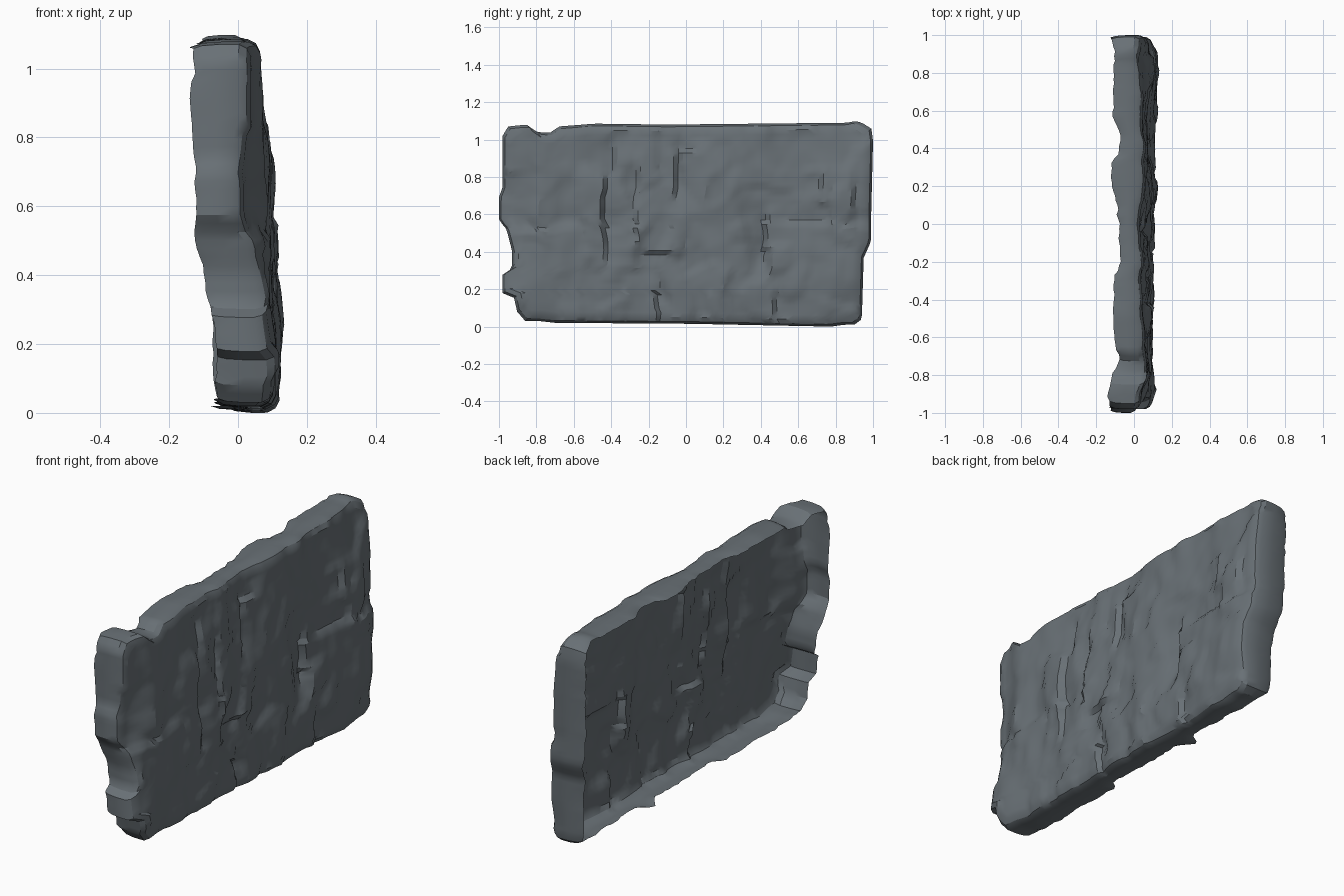
import bpy, math
from mathutils import noise, Vector

if "Cube" in bpy.data.objects:
    bpy.data.objects.remove(bpy.data.objects["Cube"])

NY, NZ = 76, 42

# Outline profiles: (position along edge, edge coordinate)
LEFT = [(.02, -.86), (.05, -.90), (.14, -.92), (.16, -.98), (.27, -.98), (.30, -.93),
        (.40, -.93), (.52, -.96), (.57, -1), (.70, -1), (.75, -.98), (1.05, -.98), (1.08, -.95)]
RIGHT = [(.01, .90), (.04, .94), (.37, .95), (.46, .99), (.60, .99), (1.0, 1.0), (1.07, .99), (1.09, .95)]
TOP = [(-.98, 1.07), (-.88, 1.08), (-.82, 1.04), (-.75, 1.035), (-.70, 1.07), (-.5, 1.085),
       (-.1, 1.08), (.9, 1.09), (.95, 1.10), (1, 1.08)]
BOTTOM = [(-.9, .03), (-.8, .02), (0, .015), (.85, 0), (.93, .01)]
# Front surface by height, and how far it leans back at the left end
FACE = [(0, .105), (.2, .112), (.5, .095), (.8, .078), (1.1, .048)]
END = [(0, 0), (.2, .015), (.4, .035), (.55, .06), (.7, .055), (1, .03)]
# Ragged back edge: by height, offset along the length, extra along the bottom
BACK = [(0, -.06), (.3, -.07), (.42, -.09), (.5, -.11), (.95, -.12), (1.08, -.105)]
BACK_Y = [(-.98, -.015), (-.9, -.03), (-.8, -.01), (-.72, .03), (-.6, 0), (-.27, 0), (-.2, .03), (0, .02),
          (.1, .01), (.33, -.01), (.37, .03), (.47, .03), (.58, 0), (1, 0)]
BACK_LOW = [(-.9, 0), (-.3, 0), (-.22, -.02), (-.18, .04), (.3, .03), (.37, -.02), (.42, .05), (.93, .03)]
# Vertical cracks (y, z0, z1, depth) and horizontal ledges (z, y0, y1, depth)
V_CRACKS = [(-.44, .30, .83, .03), (-.39, .83, 1.0, -.02), (-.06, .68, .95, .027),
            (-.27, .45, .80, -.018), (.43, .33, .62, -.03), (-.15, .01, .22, .022),
            (.47, .01, .22, .022), (.90, .58, .80, .018), (.71, .68, .84, -.02), (-.54, .4, .6, -.012)]
H_CRACKS = [(.93, -.06, .06, .024), (.40, -.25, -.05, -.02), (.55, .48, .97, .016),
            (.53, -.95, -.6, .014), (.30, -.5, -.2, -.01)]


def curve(pts, t):
    if t <= pts[0][0]:
        return pts[0][1]
    for (a, p), (b, q) in zip(pts, pts[1:]):
        if t <= b:
            return p + (q - p) * (t - a) / (b - a)
    return pts[-1][1]


def step(d, s, s0, s1, depth):
    # One-sided step that fades away from the crack and towards its ends
    w = min(1, max(0, (min(s - s0, s1 - s) + .05) / .1))
    return -depth * w * math.exp(-d / .1) if d >= 0 else depth * .25 * w * math.exp(d / .07)


def n(y, z, f, seed):
    return noise.noise(Vector((y * f, z * f, seed)))


def face_x(y, z):
    x = curve(FACE, z) + .02 * n(y, z * .6, 2.6, 4.3)
    x += .015 * n(y, z * .6, 5, 1.7) + .009 * n(y, z * .7, 11, 8.1)
    # Blocky chipped facets
    x += .01 * noise.cell(Vector((y * 9 + .8 * n(y, z, 4, 2), z * 7 + .8 * n(y, z, 4, 9), 3))) - .005
    # Bulge at the right, lean at the left end
    x += .03 * math.exp(-((y - .8) / .18) ** 2) * min(1, 4 * z) * min(1, max(0, (1.05 - z) * 2.5))
    x -= curve(END, z) * min(1, max(0, (-.78 - y) / .15))
    for c, a, b, d in V_CRACKS:
        c += .012 * n(c, z, 4, 3.3)
        x += step((y - c) * (1 if d > 0 else -1), z, a, b, abs(d))
    for c, a, b, d in H_CRACKS:
        c += .02 * n(y, c, 4, 5.3)
        x += step((z - c) * (1 if d > 0 else -1), y, a, b, abs(d))
    return x


def place(i, j, inset):
    # Fit grid coordinates into the irregular outline
    u, v = i / NY, j / NZ
    zz, yy = .01 + 1.08 * v, -.98 + 1.97 * u
    y0, y1 = curve(LEFT, zz) + inset, curve(RIGHT, zz) - inset
    z0, z1 = curve(BOTTOM, yy) + inset, curve(TOP, yy) - inset
    return y0 + (y1 - y0) * u, z0 + (z1 - z0) * v


verts, faces = [], []

# Craggy front sheet, lightly smoothed
raw = {}
for i in range(NY + 1):
    for j in range(NZ + 1):
        y, z = place(i, j, .035)
        raw[i, j] = (face_x(y, z), y, z)
for i in range(NY + 1):
    for j in range(NZ + 1):
        around = [raw[p][0] for p in ((i - 1, j), (i + 1, j), (i, j - 1), (i, j + 1)) if p in raw]
        x, y, z = raw[i, j]
        verts.append((.8 * x + .2 * sum(around) / len(around), y, z))
idx = lambda i, j: i * (NZ + 1) + j
for i in range(NY):
    for j in range(NZ):
        faces.append((idx(i, j), idx(i + 1, j), idx(i + 1, j + 1), idx(i, j + 1)))

# Rounded rim running back to a ragged open edge
border = ([(i, 0) for i in range(NY)] + [(NY, j) for j in range(NZ)] +
          [(i, NZ) for i in range(NY, 0, -1)] + [(0, j) for j in range(NZ, 0, -1)])
prev = [idx(i, j) for i, j in border]
for inset, drop, t in [(.012, .012, 0), (.0, .035, 0), (.0, .02, .5), (.004, .01, .85), (.012, 0, 1)]:
    ring = []
    for i, j in border:
        front = verts[idx(i, j)][0]
        y, z = place(i, j, inset)
        back = curve(BACK, z) + .015 * n(y, z, 9, 6.6) + .01 * n(y, z, 31, 2.2)
        back += curve(BACK_LOW, y) if j == 0 else curve(BACK_Y, y) * min(1, z)
        ring.append(len(verts))
        verts.append(((front - drop) * (1 - t) + back * t, y, z))
    for k in range(len(border)):
        m = (k + 1) % len(border)
        faces.append((prev[k], ring[k], ring[m], prev[m]))
    prev = ring

mesh = bpy.data.meshes.new("rock_wall")
mesh.from_pydata(verts, [], faces)
mesh.update()
stone = bpy.data.materials.new("dark_stone")
stone.diffuse_color = (.14, .163, .18, 1)
stone.use_nodes = True
stone.node_tree.nodes["Principled BSDF"].inputs["Base Color"].default_value = stone.diffuse_color
mesh.materials.append(stone)
wall = bpy.data.objects.new("rock_wall", mesh)
bpy.context.collection.objects.link(wall)
bpy.context.view_layer.objects.active = wall
wall.select_set(True)
bpy.ops.object.shade_smooth_by_angle(angle=math.radians(30))
